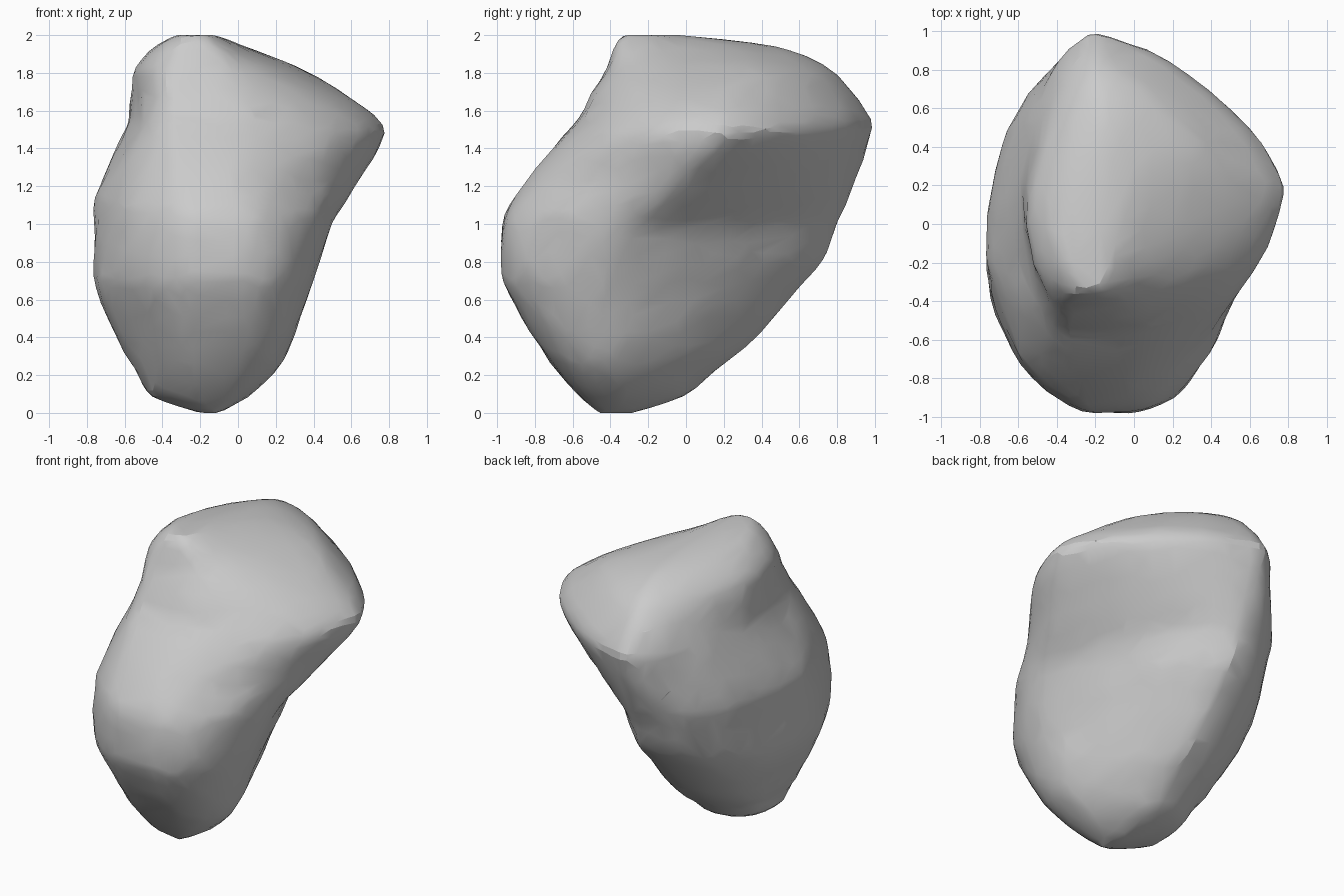
import bpy
import bmesh
import math
from mathutils import Vector, noise

cube = bpy.data.objects.get("Cube")
if cube:
    bpy.data.objects.remove(cube, do_unlink=True)

# Horizontal slices of the boulder, from the ground up:
# height, then the extreme points (x, y) on the -x, front, +x and back sides
SLICES = [
    (0, -.2, -.37, -.15, -.46, -.1, -.37, -.15, -.28),
    (.09, -.46, -.33, -.16, -.56, .06, -.35, -.17, -.01),
    (.22, -.54, -.3, -.16, -.68, .2, -.37, -.17, .15),
    (.36, -.62, -.27, -.15, -.78, .28, -.42, -.17, .33),
    (.66, -.755, -.23, -.12, -.955, .385, -.43, -.18, .6),
    (.8, -.76, -.23, -.12, -.98, .43, -.41, -.18, .72),
    (1, -.76, -.15, -.12, -.97, .5, -.3, -.2, .8),
    (1.15, -.75, -.06, -.14, -.9, .59, -.1, -.2, .87),
    (1.43, -.63, .1, -.2, -.68, .76, .15, -.2, .96),
    (1.55, -.58, .15, -.22, -.57, .74, .18, -.2, .98),
    (1.7, -.56, .1, -.24, -.49, .55, .22, -.2, .88),
    (1.83, -.54, 0, -.25, -.41, .32, .3, -.18, .75),
    (1.94, -.44, -.05, -.24, -.38, .04, .2, -.15, .48),
    (2, -.33, -.2, -.22, -.33, -.12, -.17, -.19, -.03),
]
STEPS = 4      # rings between neighbouring slices
ARC = 12       # points in each quarter of a ring


def blend(a, b, c, d, t):
    """Smooth curve from b to c."""
    return b + .5 * t * (c - a + t * (2*a - 5*b + 4*c - d + t * (3*(b - c) + d - a)))


def all_rings():
    last = len(SLICES) - 1
    for i in range(last):
        near = [SLICES[min(max(k, 0), last)] for k in range(i - 1, i + 3)]
        for s in range(STEPS):
            yield [blend(*v, s / STEPS) for v in zip(*near)]
    yield SLICES[last]


def outline(ring):
    """Closed outline of four rounded quarters, with a flat stretch in front."""
    z, lx, ly, fx, fy, rx, ry, bx, by = ring
    flat = .08 * (rx - lx)
    back_right = 1.3 + .12 * z
    back_left = 2.85 - .7 * z
    front_left = 1.5 + .25 * z
    front_right = 1.6 + .8 * abs(z - 1.25)
    # middle x and y, reach in x and y, and roundness of each quarter
    quarters = [
        (bx, ry, rx - bx, by - ry, back_right, False),
        (bx, ly, lx - bx, by - ly, back_left, True),
        (fx - flat, ly, lx - fx + flat, fy - ly, front_left, False),
        (fx + flat, ry, rx - fx - flat, fy - ry, front_right, True),
    ]
    for cx, cy, dx, dy, power, backwards in quarters:
        for k in range(ARC + 1):
            a = math.pi / 2 * (1 - k / ARC if backwards else k / ARC)
            yield Vector((cx + dx * max(math.cos(a), 0) ** (2 / power),
                          cy + dy * max(math.sin(a), 0) ** (2 / power), z))


# Loft the slices into a closed body
bm = bmesh.new()
rings = [[bm.verts.new(p) for p in outline(r)] for r in all_rings()]
count = len(rings[0])
for low, high in zip(rings, rings[1:]):
    for k in range(count):
        n = (k + 1) % count
        bm.faces.new((low[k], low[n], high[n], high[k]))
bm.faces.new(rings[0][::-1])
bm.faces.new(rings[-1])
bmesh.ops.remove_doubles(bm, verts=bm.verts, dist=.002)
bmesh.ops.recalc_face_normals(bm, faces=bm.faces)

# Weathered unevenness
bm.normal_update()
for v in bm.verts:
    rough = .01 * noise.noise(v.co * 3.5) + .012 * noise.noise(v.co * 8)
    v.co += Vector((v.normal.x, v.normal.y, 0)) * rough

mesh = bpy.data.meshes.new("boulder")
bm.to_mesh(mesh)
bm.free()
boulder = bpy.data.objects.new("boulder", mesh)
bpy.context.collection.objects.link(boulder)

# Even skin, then chipped facets with soft shading
bpy.ops.object.select_all(action="DESELECT")
boulder.select_set(True)
bpy.context.view_layer.objects.active = boulder
skin = boulder.modifiers.new("skin", "REMESH")
skin.mode = "VOXEL"
skin.voxel_size = .03
facets = boulder.modifiers.new("facets", "DECIMATE")
facets.ratio = .07
for name in ("skin", "facets"):
    bpy.ops.object.modifier_apply(modifier=name)
bpy.ops.object.shade_smooth_by_angle(angle=math.radians(15))

# Stone colour
stone = bpy.data.materials.new("grey stone")
stone.use_nodes = True
grey = (.6, .6, .6, 1)
stone.diffuse_color = grey
stone.node_tree.nodes["Principled BSDF"].inputs["Base Color"].default_value = grey
boulder.data.materials.clear()
boulder.data.materials.append(stone)
